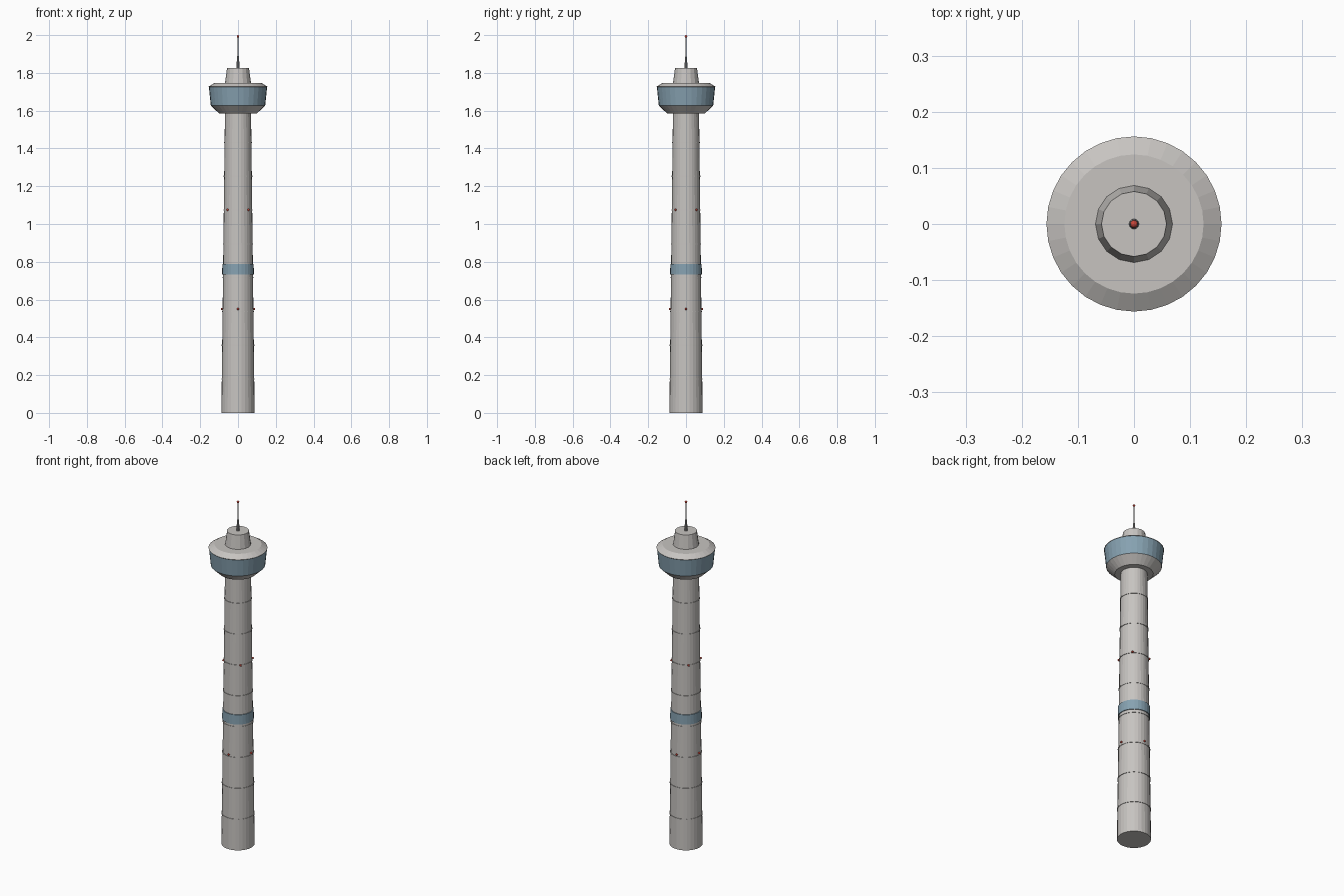
import bpy, math

if "Cube" in bpy.data.objects:
    bpy.data.objects.remove(bpy.data.objects["Cube"])

def mat(name, c):
    m = bpy.data.materials.new(name)
    m.diffuse_color = (*c, 1)
    m.use_nodes = True
    m.node_tree.nodes["Principled BSDF"].inputs["Base Color"].default_value = m.diffuse_color
    return m

concrete = mat("concrete", (0.57, 0.55, 0.53))
glass = mat("blue_glass", (0.24, 0.36, 0.44))
steel = mat("steel_grey", (0.30, 0.30, 0.30))
red = mat("beacon_red", (0.60, 0.06, 0.04))

def lathe(name, profile, n, mats, rule=None):
    """Closed solid of revolution from (radius, z) points, flat faces."""
    verts, faces, idx = [], [], []
    for r, z in profile:
        for i in range(n):
            a = 2 * math.pi * i / n
            verts.append((r * math.cos(a), r * math.sin(a), z))
    for k in range(len(profile) - 1):
        for i in range(n):
            j = (i + 1) % n
            faces.append((k*n + i, k*n + j, (k+1)*n + j, (k+1)*n + i))
            idx.append(rule(k) if rule else 0)
    faces.append(tuple(reversed(range(n))))
    top = (len(profile) - 1) * n
    faces.append(tuple(range(top, top + n)))
    idx += [0, 0]
    me = bpy.data.meshes.new(name)
    me.from_pydata(verts, [], faces)
    for m in mats:
        me.materials.append(m)
    for p, i in zip(me.polygons, idx):
        p.material_index = i
    ob = bpy.data.objects.new(name, me)
    bpy.context.collection.objects.link(ob)
    return ob

def ball(name, loc, r):
    bpy.ops.mesh.primitive_uv_sphere_add(segments=10, ring_count=6, radius=r, location=loc)
    ob = bpy.context.object
    ob.name = name
    ob.data.materials.append(red)

R0, R1, H = 0.088, 0.069, 1.60
def shaft_r(z):
    return R0 + (R1 - R0) * z / H

# Tapered shaft
lathe("shaft", [(R0, 0), (R1, H)], 28, [concrete])

# Thin construction joint rings
for k in range(1, 9):
    z = 0.179 * k
    r = shaft_r(z) + 0.0025
    lathe("joint_ring_%d" % k, [(r, z - 0.003), (r, z + 0.003)], 28, [concrete])

# Glazed band at mid height
lathe("middle_band", [(0.084, 0.732), (0.083, 0.788)], 28, [glass])

# Observation pod: flared underside, glass wall, sloped roof
lathe("observation_pod",
      [(0.100, 1.585), (0.144, 1.627), (0.154, 1.725), (0.156, 1.727), (0.124, 1.747)],
      32, [concrete, glass], lambda k: 1 if k == 1 else 0)

# Upper neck
lathe("upper_neck", [(0.069, 1.745), (0.058, 1.826)], 16, [concrete])

# Antenna mast
lathe("antenna", [(0.009, 1.825), (0.005, 1.885), (0.0035, 1.89), (0.003, 1.99)], 10, [steel])
ball("tip_beacon", (0, 0, 1.993), 0.007)

# Warning lights around the shaft, two staggered levels
for z, off in ((0.55, 0), (1.075, math.pi / 4)):
    r = shaft_r(z) + 0.004
    for i in range(4):
        a = off + i * math.pi / 2
        ball("warning_light", (r * math.cos(a), r * math.sin(a), z), 0.006)
